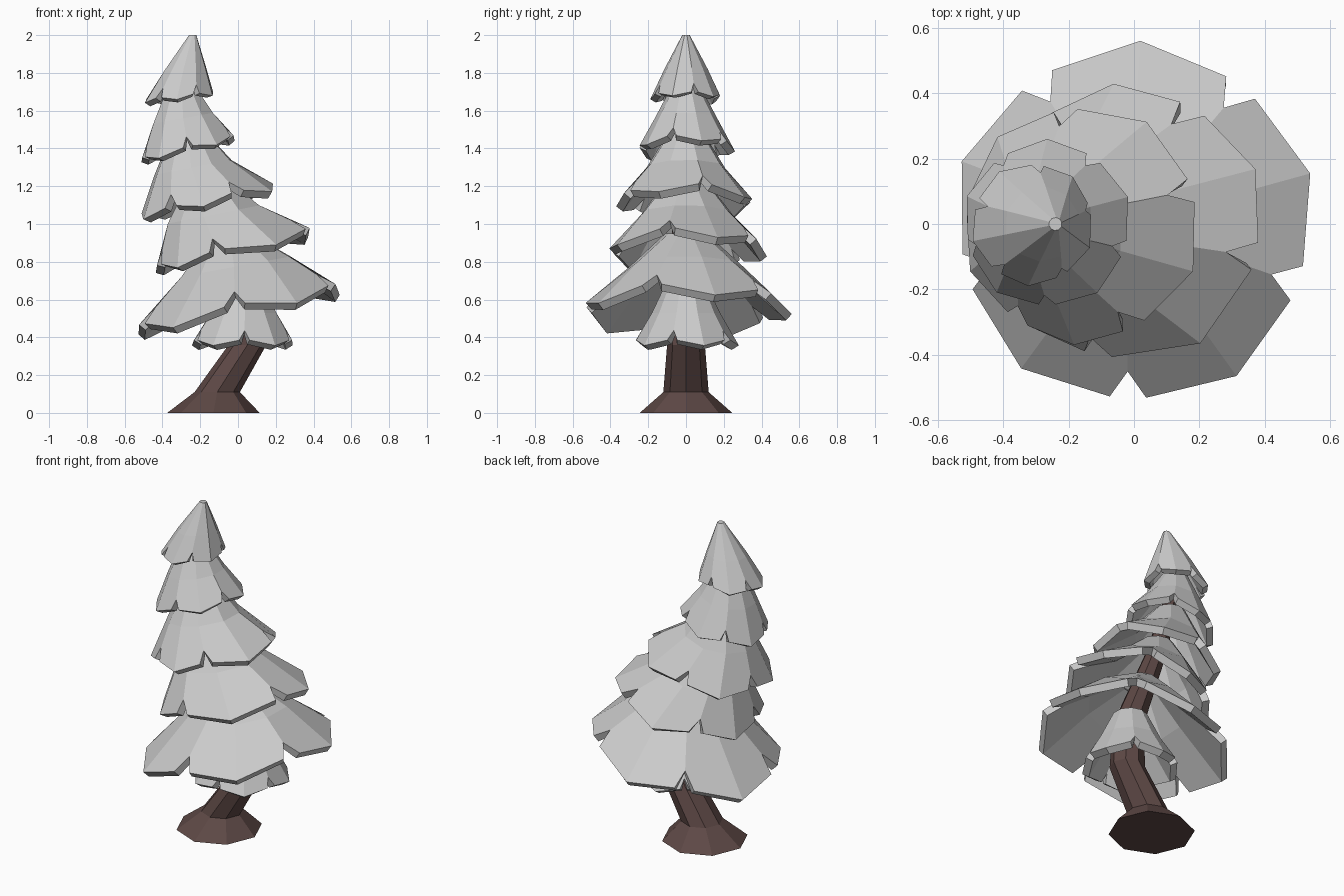
import bpy
from math import sin, cos, radians
from mathutils import Vector

if "Cube" in bpy.data.objects:
    bpy.data.objects.remove(bpy.data.objects["Cube"])


def make_object(name, verts, faces):
    mesh = bpy.data.meshes.new(name)
    mesh.from_pydata(verts, [], faces)
    mesh.update()
    obj = bpy.data.objects.new(name, mesh)
    bpy.context.collection.objects.link(obj)
    return obj


def polar(cx, r, z, deg, tilt=0.0):
    """Point on a ring centred at (cx, 0); tilt raises the +x side."""
    c = cos(radians(deg))
    return Vector((cx + r * c, r * sin(radians(deg)), z + tilt * c))


def tier(name, rim, mid, top, tilt, notches, thickness, cap=False):
    """Skirt of drooping bough plates. rim/mid/top = (centre x, radius, z);
    plates are separated by V slots at the notch angles."""
    verts, faces = [], []

    def add(v):
        verts.append(v)
        return len(verts) - 1

    rows = []
    n = len(notches)
    droop = 0.1 * rim[1]
    corner = (rim[0], rim[1] * 0.95, rim[2])
    for i in range(n):
        a = notches[i]
        b = notches[(i + 1) % n]
        while b <= a:
            b += 360
        h = (a + b) / 2
        m = polar(*mid, a, tilt * 0.5)
        rows.append({
            'top_n': add(polar(*top, a)),
            'top_c': add(polar(*top, h)),
            'mid_n': add(m),
            'mid_c': add(polar(*mid, h, tilt * 0.5)),
            'slot': add(m.lerp(polar(*corner, a, tilt), 0.65)),
            'start': add(polar(*corner, a + 6, tilt)),
            'tip': add(polar(rim[0], rim[1], rim[2] - droop, h, tilt)),
            'end': add(polar(*corner, b - 6, tilt)),
        })
    for i, p in enumerate(rows):
        q = rows[(i + 1) % n]
        faces += [
            (p['slot'], p['start'], p['tip'], p['mid_c'], p['mid_n']),
            (p['tip'], p['end'], q['slot'], q['mid_n'], p['mid_c']),
            (p['mid_n'], p['mid_c'], p['top_c'], p['top_n']),
            (p['mid_c'], q['mid_n'], q['top_n'], p['top_c']),
        ]
    if cap:
        faces.append([k for p in rows for k in (p['top_n'], p['top_c'])])
    obj = make_object(name, verts, faces)
    s = obj.modifiers.new("thickness", 'SOLIDIFY')
    s.thickness = thickness
    s.offset = -1
    return obj


# Crooked trunk: rings of (centre x, radius, z)
SIDES = 8
rings = [(-0.13, 0.245, 0), (-0.11, 0.12, 0.11), (0.05, 0.1, 0.36),
         (0.04, 0.09, 0.65), (-0.17, 0.06, 1.2), (-0.29, 0.035, 1.65)]
verts = [polar(*r, 360 * k / SIDES) for r in rings for k in range(SIDES)]
faces = []
for i in range(len(rings) - 1):
    for k in range(SIDES):
        a, b = i * SIDES + k, i * SIDES + (k + 1) % SIDES
        faces.append((a, b, b + SIDES, a + SIDES))
faces.append(list(range(SIDES))[::-1])
faces.append(list(range(len(verts) - SIDES, len(verts))))
trunk = make_object("trunk", verts, faces)
bark = bpy.data.materials.new("bark")
bark.diffuse_color = (0.11, 0.065, 0.06, 1)
bark.use_nodes = True
bark.node_tree.nodes["Principled BSDF"].inputs["Base Color"].default_value = bark.diffuse_color
trunk.data.materials.append(bark)

# Foliage tiers, bottom to top
tier("foliage_bottom", (0.025, 0.28, 0.385), (0.03, 0.18, 0.53), (0.03, 0.1, 0.7),
     0.0, [56, 128, 200, 272, 344], 0.045)
tier("foliage_widest", (0.0, 0.56, 0.575), (-0.01, 0.3, 0.775), (-0.04, 0.11, 0.95),
     0.11, [52, 124, 196, 268, 340], 0.045)
tier("foliage_wide", (-0.025, 0.43, 0.88), (-0.13, 0.25, 1.05), (-0.16, 0.1, 1.24),
     0.1, [60, 130, 195, 258, 346], 0.045)
tier("foliage_middle", (-0.16, 0.37, 1.135), (-0.235, 0.21, 1.3), (-0.26, 0.09, 1.49),
     0.08, [17, 98, 170, 236, 297], 0.045)
tier("foliage_upper", (-0.265, 0.26, 1.41), (-0.29, 0.165, 1.56), (-0.3, 0.07, 1.74),
     0.06, [55, 125, 197, 270, 342], 0.04)
tier("foliage_tip", (-0.31, 0.19, 1.68), (-0.28, 0.115, 1.82), (-0.24, 0.02, 2.0),
     0.02, [15, 85, 160, 232, 300], 0.035, cap=True)
